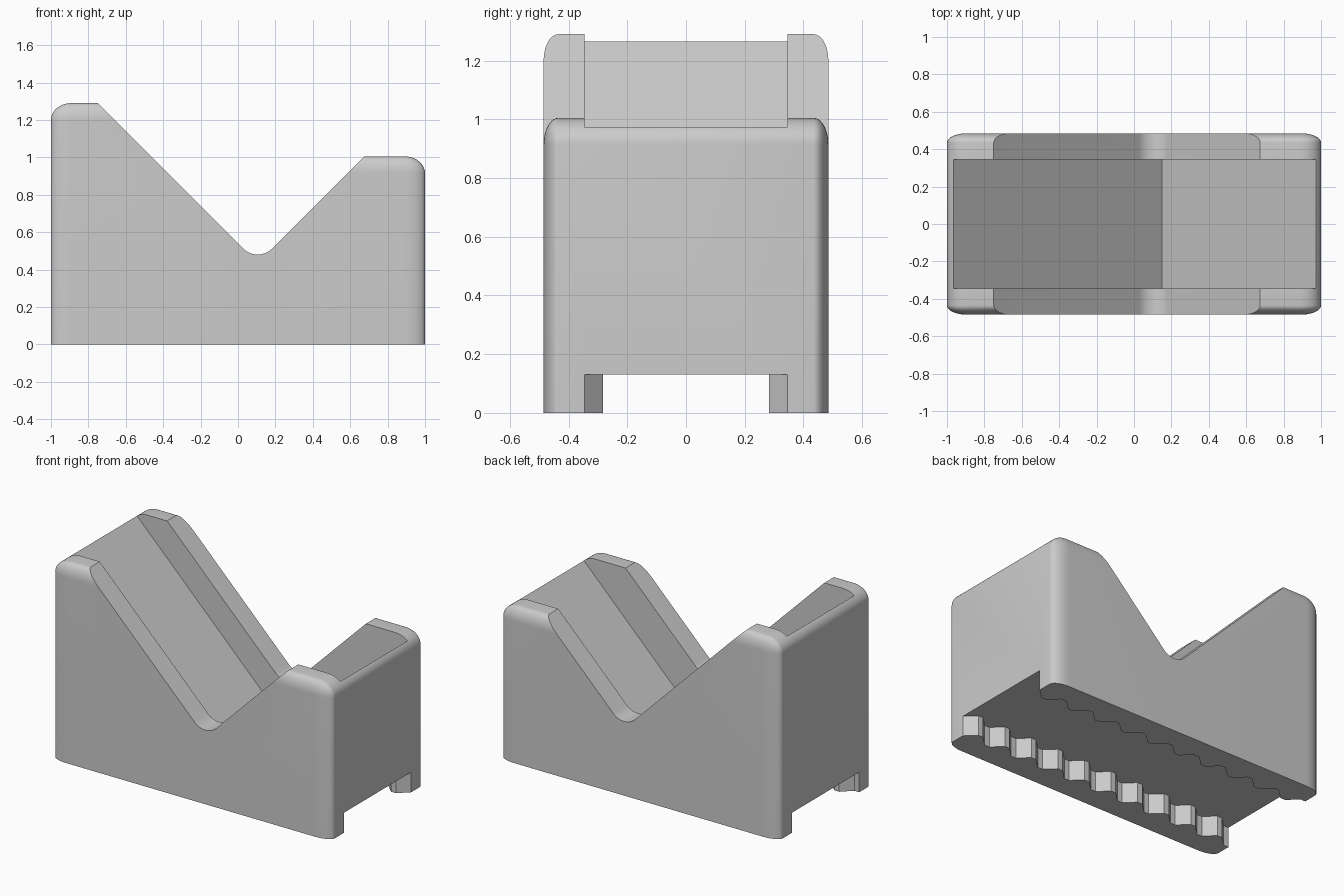
import bpy, bmesh, math
from mathutils import Vector

cube = bpy.data.objects.get("Cube")
if cube:
    bpy.data.objects.remove(cube, do_unlink=True)

HALF_Y = 0.485      # half depth of the block
SLOT = 0.345        # half width of the inner slot and the base channel
ROUND = Vector((0.11, 0.05, 0.09))   # edge rounding along each axis

grey = bpy.data.materials.new("light_grey")
grey.use_nodes = True
colour = (0.6, 0.6, 0.6, 1)
grey.diffuse_color = colour
grey.node_tree.nodes["Principled BSDF"].inputs["Base Color"].default_value = colour


def finish(bm, name):
    bmesh.ops.recalc_face_normals(bm, faces=bm.faces)
    mesh = bpy.data.meshes.new(name)
    bm.to_mesh(mesh)
    bm.free()
    mesh.materials.append(grey)
    obj = bpy.data.objects.new(name, mesh)
    bpy.context.collection.objects.link(obj)
    return obj


def prism(name, points, direction):
    """Extrude a flat outline of 3D points along a direction."""
    bm = bmesh.new()
    face = bm.faces.new([bm.verts.new(p) for p in points])
    new = bmesh.ops.extrude_face_region(bm, geom=[face])["geom"]
    verts = [g for g in new if isinstance(g, bmesh.types.BMVert)]
    bmesh.ops.translate(bm, verts=verts, vec=direction)
    # Close the starting end if the extrusion consumed it
    bmesh.ops.holes_fill(bm, edges=[e for e in bm.edges if e.is_boundary], sides=0)
    return finish(bm, name)


def tower(name, left, right, height, outer):
    """Block rounded along its top and its outer upright edges."""
    bm = bmesh.new()
    bmesh.ops.create_cube(bm, size=1)
    for v in bm.verts:
        v.co = ((right if v.co.x > 0 else left) / ROUND.x,
                math.copysign(HALF_Y, v.co.y) / ROUND.y,
                height / ROUND.z if v.co.z > 0 else 0)
    bm.normal_update()
    edges = []
    for e in bm.edges:
        a, b = (v.co for v in e.verts)
        on_top = a.z > 1 and b.z > 1
        at_outer = all(abs(c.x * ROUND.x - outer) < 0.01 for c in (a, b))
        along_x = abs(a.x - b.x) > 0.01
        upright = abs(a.z - b.z) > 0.01
        if (on_top and (along_x or at_outer)) or (upright and at_outer):
            edges.append(e)
    bmesh.ops.bevel(bm, geom=edges, offset=1, offset_type='OFFSET',
                    segments=10, profile=0.5, affect='EDGES')
    bmesh.ops.scale(bm, verts=bm.verts, vec=ROUND)
    return finish(bm, name)


def combine(target, other, operation):
    mod = target.modifiers.new(operation.lower(), 'BOOLEAN')
    mod.object, mod.operation, mod.solver = other, operation, 'EXACT'
    bpy.context.view_layer.objects.active = target
    bpy.ops.object.modifier_apply(modifier=mod.name)
    bpy.data.objects.remove(other, do_unlink=True)


# Two towers joined into one block
body = tower("holder_body", -1, 0.2, 1.29, -1)
combine(body, tower("low_tower", 0, 1, 1.005, 1), 'UNION')

# Full-depth V notch with a rounded valley
r, vx, vz = 0.109, 0.105, 0.435
cz = vz + r * math.sqrt(2)
valley = []
for i in range(13):
    a = math.radians(225 + 90 * i / 12)
    valley.append((vx + r * math.cos(a), -1, cz + r * math.sin(a)))
notch = [(vx - 1.1, -1, vz + 1.1)] + valley + [(vx + 1.1, -1, vz + 1.1)]
combine(body, prism("notch_cutter", notch, (0, 2, 0)), 'DIFFERENCE')

# Deeper sharp V slot between the two side walls
slot = [(0.15 + s * 1.4, -SLOT, 0.15 + abs(s) * 1.4) for s in (-1, 0, 1)]
combine(body, prism("slot_cutter", slot, (0, 2 * SLOT, 0)), 'DIFFERENCE')

# Base channel with ten gripping teeth along each rail
TIP, PITCH, SLOPE = 0.283, 0.2, 0.065
side = [(1.1, SLOT)]
for i in range(10):
    x = 1 - i * PITCH
    side += [(x, SLOT), (x - SLOPE, TIP), (x - PITCH / 2, TIP),
             (x - PITCH / 2 - SLOPE, SLOT)]
side.append((-1.1, SLOT))
outline = [(x, y, -0.1) for x, y in side]
outline += [(x, -y, -0.1) for x, y in reversed(side)]
combine(body, prism("channel_cutter", outline, (0, 0, 0.23)), 'DIFFERENCE')

# Smooth rounded edges, keep the cuts crisp
bpy.ops.object.select_all(action='DESELECT')
body.select_set(True)
bpy.context.view_layer.objects.active = body
bpy.ops.object.shade_smooth_by_angle(angle=math.radians(25))
